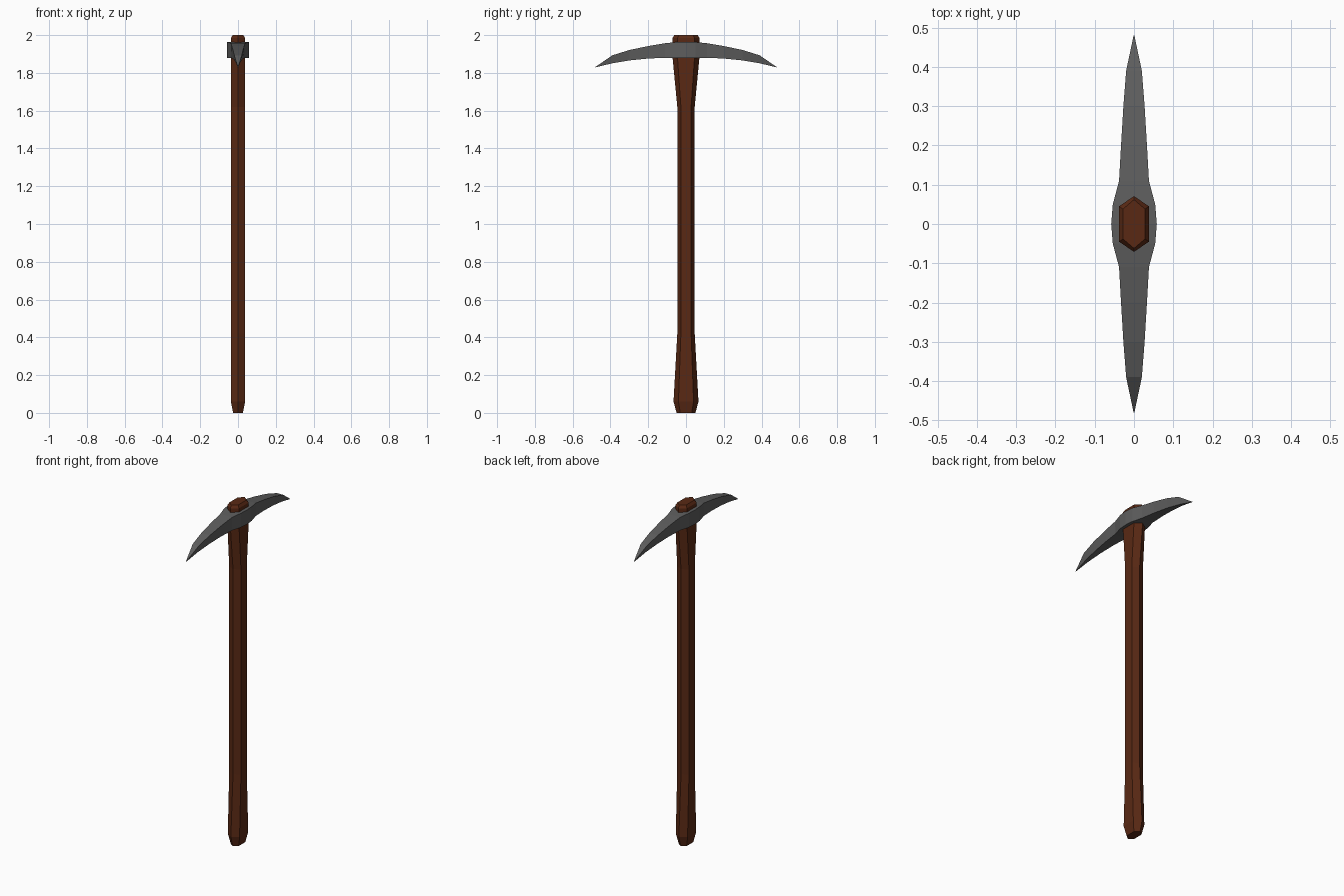
import bpy, bmesh

if "Cube" in bpy.data.objects:
    bpy.data.objects.remove(bpy.data.objects["Cube"])


def material(name, rgb):
    m = bpy.data.materials.new(name)
    m.diffuse_color = (*rgb, 1)
    m.use_nodes = True
    m.node_tree.nodes["Principled BSDF"].inputs["Base Color"].default_value = m.diffuse_color
    return m


def loft(name, rings, mat):
    """Skin a list of equal-sized point rings and cap both ends."""
    bm = bmesh.new()
    vr = [[bm.verts.new(p) for p in r] for r in rings]
    n = len(vr[0])
    for a, b in zip(vr, vr[1:]):
        for i in range(n):
            j = (i + 1) % n
            bm.faces.new((a[i], a[j], b[j], b[i]))
    bm.faces.new(vr[0][::-1])
    bm.faces.new(vr[-1])
    bmesh.ops.remove_doubles(bm, verts=bm.verts, dist=0.0005)
    bmesh.ops.recalc_face_normals(bm, faces=bm.faces)
    me = bpy.data.meshes.new(name)
    bm.to_mesh(me)
    bm.free()
    me.materials.append(mat)
    ob = bpy.data.objects.new(name, me)
    bpy.context.collection.objects.link(ob)
    return ob


wood = material("wood", (0.10, 0.022, 0.007))
metal = material("metal", (0.11, 0.11, 0.11))

# Handle: hexagonal sections (z, half width x, half depth y, flat side half depth)
handle = [(0.0, 0.026, 0.050, 0.030), (0.06, 0.038, 0.066, 0.040),
          (0.42, 0.038, 0.046, 0.027), (1.62, 0.038, 0.046, 0.027),
          (1.88, 0.038, 0.071, 0.045), (1.985, 0.038, 0.071, 0.045),
          (2.0, 0.028, 0.062, 0.038)]
loft("handle", [[(0, -d, z), (w, -s, z), (w, s, z), (0, d, z), (-w, s, z), (-w, -s, z)]
                for z, w, d, s in handle], wood)

# Head: curved double pick, half profile (y, top half width, bottom half width, bottom z, top z)
half = [(0.0, 0.058, 0.058, 1.88, 1.964), (0.05, 0.054, 0.054, 1.88, 1.963),
        (0.11, 0.038, 0.037, 1.88, 1.957), (0.20, 0.033, 0.028, 1.876, 1.942),
        (0.30, 0.027, 0.019, 1.866, 1.921), (0.39, 0.020, 0.010, 1.851, 1.893),
        (0.48, 0.001, 0.001, 1.829, 1.831)]
profile = [(-y, *r) for y, *r in half[:0:-1]] + half
loft("pick_head", [[(-b, y, z0), (b, y, z0), (t, y, z1), (-t, y, z1)]
                   for y, t, b, z0, z1 in profile], metal)
